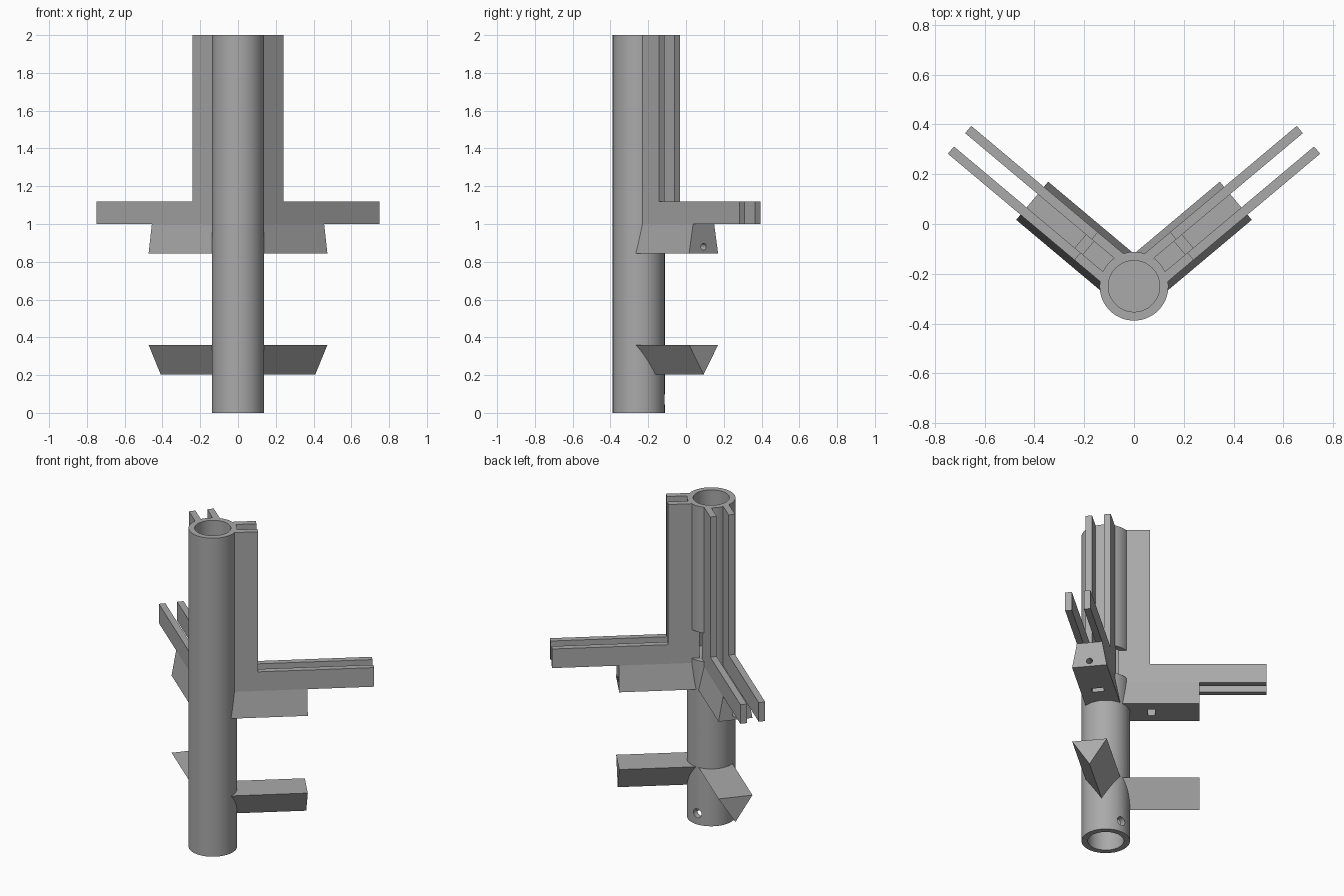
import bpy, bmesh, math
from mathutils import Matrix, Vector

cube = bpy.data.objects.get("Cube")
if cube:
    bpy.data.objects.remove(cube, do_unlink=True)

grey = bpy.data.materials.new("plain grey")
grey.use_nodes = True
COLOUR = (0.4, 0.4, 0.4, 1)
grey.diffuse_color = COLOUR
grey.node_tree.nodes["Principled BSDF"].inputs["Base Color"].default_value = COLOUR

AXIS = Vector((0, -0.25, 0))      # tube centre line
TUBE_R, BORE_R, HEIGHT = 0.138, 0.103, 2.0
REACH, BLOCK_END, WEB_END = 0.915, 0.534, 0.252
PLATE_IN, PLATE_OUT, WIDE = 0.035, 0.073, 0.1
ROOT = 0.05                       # parts start here and the bore trims them
SHELF, SHELF_TOP = 1.0, 1.12


def finish(name, bm, frame):
    bmesh.ops.recalc_face_normals(bm, faces=bm.faces)
    mesh = bpy.data.meshes.new(name)
    bm.to_mesh(mesh)
    bm.free()
    mesh.transform(frame)
    mesh.materials.append(grey)
    ob = bpy.data.objects.new(name, mesh)
    bpy.context.collection.objects.link(ob)
    return ob


def prism(name, points, offset, frame):
    """Extrude a closed outline of 3D points."""
    bm = bmesh.new()
    face = bm.faces.new([bm.verts.new(p) for p in points])
    out = bmesh.ops.extrude_face_region(bm, geom=[face])
    moved = [g for g in out["geom"] if isinstance(g, bmesh.types.BMVert)]
    bmesh.ops.translate(bm, vec=offset, verts=moved)
    return finish(name, bm, frame)


def side_plate(name, outline, v0, v1, frame):
    return prism(name, [(u, v0, z) for u, z in outline], (0, v1 - v0, 0), frame)


def beam(name, section, u0, u1, frame):
    return prism(name, [(u0, v, z) for v, z in section], (u1 - u0, 0, 0), frame)


def box(name, u0, u1, v0, v1, z0, z1, frame):
    return side_plate(name, [(u0, z0), (u1, z0), (u1, z1), (u0, z1)], v0, v1, frame)


def rod(name, radius, start, end, frame, sides=32):
    start, end = Vector(start), Vector(end)
    bm = bmesh.new()
    bmesh.ops.create_cone(bm, cap_ends=True, segments=sides, radius1=radius,
                          radius2=radius, depth=(end - start).length)
    turn = (end - start).to_track_quat('Z', 'Y').to_matrix().to_4x4()
    bm.transform(Matrix.Translation((start + end) / 2) @ turn)
    return finish(name, bm, frame)


def cut(ob, cutters):
    """Subtract the cutters and keep the resulting mesh."""
    for c in cutters:
        c.hide_render = True
        mod = ob.modifiers.new("cut", 'BOOLEAN')
        mod.operation, mod.solver, mod.object = 'DIFFERENCE', 'EXACT', c
    graph = bpy.context.evaluated_depsgraph_get()
    mesh = bpy.data.meshes.new_from_object(ob.evaluated_get(graph))
    ob.modifiers.clear()
    ob.data = mesh


centre = Matrix.Translation(AXIS)
bore = rod("bore_cutter", BORE_R, (0, 0, -0.1), (0, 0, HEIGHT + 0.1), centre, 64)
helpers, parts = [bore], []

# Tube with a rear window, a rear screw hole and an inner floor
window = box("window_cutter", -0.043, 0.043, 0.05, 0.2, 1.03, 1.21, centre)
rear_hole = rod("rear_hole_cutter", 0.028, (0, 0.05, 0.07), (0, 0.2, 0.07), centre)
helpers += [window, rear_hole]
tube = rod("tube", TUBE_R, (0, 0, 0), (0, 0, HEIGHT), centre, 64)
cut(tube, [bore, window, rear_hole])
floor = rod("tube_floor", BORE_R + 0.005, (0, 0, 0.85), (0, 0, 1.03), centre, 64)
parts += [tube, floor]

for side, angle in (("left", 40), ("right", 140)):
    frame = centre @ Matrix.Rotation(math.radians(angle), 4, 'Z')

    # Screw holes, nut slot and end holes
    holes = [rod("hole_cutter", r, (u, -0.3, z), (u, 0.3, z), frame)
             for u, z, r in ((0.174, 1.86, 0.02), (0.174, 1.06, 0.02),
                             (0.8, 1.06, 0.02), (WEB_END, SHELF, 0.03))]
    slot = box("slot_cutter", 0.24, 0.28, -PLATE_IN, PLATE_IN, 0.7, 1.1, frame)
    top_end, low_end = [rod("end_cutter", 0.018, (0.26, 0, z), (0.7, 0, z), frame)
                        for z in (0.88, 0.32)]
    helpers += holes + [slot, top_end, low_end]

    # Paired L-shaped plates
    outline = [(ROOT, SHELF), (REACH, SHELF), (REACH, SHELF_TOP),
               (WEB_END, SHELF_TOP), (WEB_END, HEIGHT), (ROOT, HEIGHT)]
    for place, v0, v1 in (("front", -PLATE_OUT, -PLATE_IN),
                          ("back", PLATE_IN, PLATE_OUT)):
        if side == "right":
            v0, v1 = -v1, -v0
        plate = side_plate(f"{side}_{place}_plate", outline, v0, v1, frame)
        cut(plate, [bore] + holes)
        parts.append(plate)

    # Spine closing the channel against the tube
    spine = box(f"{side}_channel_spine", ROOT, 0.132, -PLATE_IN, PLATE_IN,
                SHELF, HEIGHT, frame)
    cut(spine, [bore])

    # Tapered block under the plates
    block = beam(f"{side}_support_block",
                 [(-WIDE, 0.845), (WIDE, 0.845), (PLATE_OUT, SHELF), (-PLATE_OUT, SHELF)],
                 ROOT, BLOCK_END, frame)
    cut(block, [bore, holes[3], slot, top_end])

    # Triangular lower strut
    strut = beam(f"{side}_lower_strut", [(-WIDE, 0.36), (WIDE, 0.36), (0, 0.203)],
                 ROOT, BLOCK_END, frame)
    cut(strut, [bore, low_end])
    parts += [spine, block, strut]

for helper in helpers:
    bpy.data.objects.remove(helper, do_unlink=True)

# Smooth round walls, crisp edges
bpy.ops.object.select_all(action='DESELECT')
for ob in parts:
    ob.select_set(True)
bpy.context.view_layer.objects.active = tube
bpy.ops.object.shade_smooth_by_angle(angle=math.radians(30))
